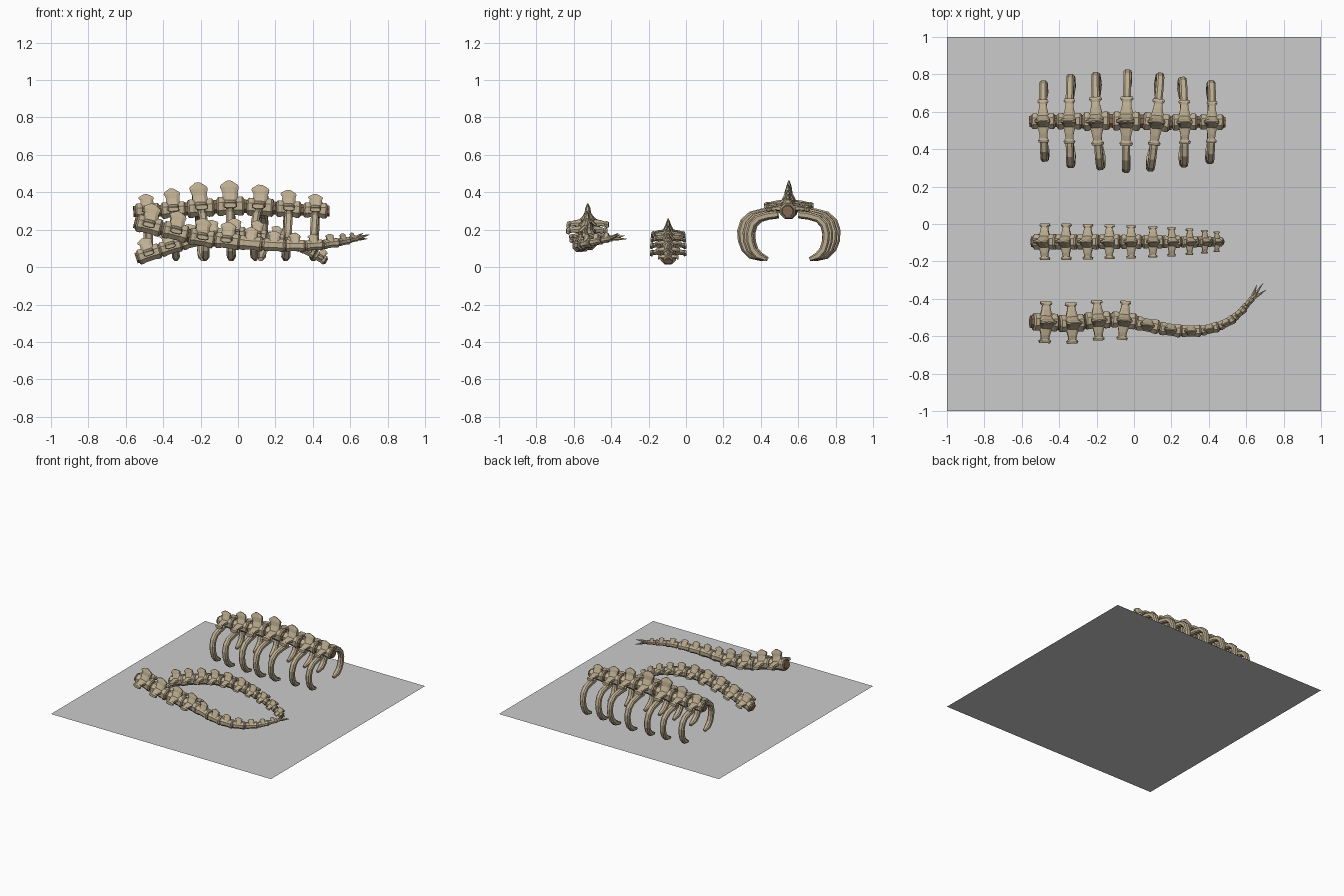
import bpy, bmesh
from math import pi, cos, sin, radians
from mathutils import Vector, Matrix

if "Cube" in bpy.data.objects:
    bpy.data.objects.remove(bpy.data.objects["Cube"])


def material(name, color):
    m = bpy.data.materials.new(name)
    m.diffuse_color = color
    m.use_nodes = True
    m.node_tree.nodes["Principled BSDF"].inputs["Base Color"].default_value = m.diffuse_color
    return m


BONE = material("bone", (0.52, 0.43, 0.29, 1))
DISC = material("cartilage", (0.24, 0.15, 0.09, 1))


def loft(bm, rings):
    loops = [[bm.verts.new(p) for p in r] for r in rings]
    n = len(loops[0])
    for a, b in zip(loops, loops[1:]):
        for i in range(n):
            bm.faces.new((a[i], a[(i + 1) % n], b[(i + 1) % n], b[i]))
    bm.faces.new(loops[0][::-1])
    bm.faces.new(loops[-1])


def finish(bm, name, mat=None):
    bmesh.ops.recalc_face_normals(bm, faces=bm.faces)
    me = bpy.data.meshes.new(name)
    bm.to_mesh(me)
    bm.free()
    ob = bpy.data.objects.new(name, me)
    bpy.context.collection.objects.link(ob)
    if mat:
        me.materials.append(mat)


def rect(m, c, u, v):
    # chamfered rectangle around c spanned by the half axes u and v
    c, u, v = Vector(c), Vector(u), Vector(v)
    pts = [(1, .55), (.55, 1), (-.55, 1), (-1, .55), (-1, -.55), (-.55, -1), (.55, -1), (1, -.55)]
    return [m @ (c + u * a + v * b) for a, b in pts]


def barrel(bm, m, profile, n=8):
    loft(bm, [[m @ Vector((x, r * cos(2 * pi * (i + .5) / n), r * sin(2 * pi * (i + .5) / n)))
               for i in range(n)] for x, r in profile])


def frames(points, yaws):
    # position and orientation of each vertebra along the spine
    out = []
    for i, p in enumerate(points):
        t = (Vector(points[min(i + 1, len(points) - 1)]) - Vector(points[max(i - 1, 0)])).normalized()
        y = Vector((0, 0, 1)).cross(t).normalized()
        m = Matrix((t, y, t.cross(y))).transposed().to_4x4()
        m = Matrix.Translation(p) @ m @ Matrix.Rotation(radians(yaws[i] if yaws else 0), 4, 'Z')
        out.append(m)
    return out


def spine(name, points, lengths, radii, heights, wings, yaws=None, ribs=None):
    ms = frames(points, yaws)
    body, spinous, trans, disc, rib = [bmesh.new() for _ in range(5)]
    for i, m in enumerate(ms):
        l, r, h, w = lengths[i] / 2, radii[i] * 1.06, heights[i], wings[i]
        s = r / 0.046
        # vertebral body with raised end rims
        barrel(body, m, [(-l, r * .82), (-l * .88, r), (-l * .62, r), (-l * .45, r * .9),
                         (l * .45, r * .9), (l * .62, r), (l * .88, r), (l, r * .82)])
        # disc filling the gap to the neighbour
        barrel(disc, m, [(-l - .012 * s, r * .68), (-l * .8, r * .78),
                         (l * .8, r * .78), (l + .012 * s, r * .68)])
        # spinous process
        loft(spinous, [rect(m, (x * s, 0, z), (a * s, 0, 0), (0, b * s, 0)) for x, z, a, b in
                       [(0, .6 * r, .036, .032), (-.001, 1.3 * r, .034, .016),
                        (-.004, h * .76, .042, .012), (-.005, h * .84, .038, .009),
                        (-.006, h, .010, .003)]])
        # transverse processes, both sides
        for d in (-1, 1):
            if w:
                loft(trans, [rect(m, (0, d * y, z * s), (a * s, 0, 0), (0, 0, b * s)) for y, z, a, b in
                             [(r * .5, .012, .032, .018), (r + (w - r) * .3, .012, .022, .012),
                              (r + (w - r) * .65, .008, .020, .010), (w - .012 * s, .005, .030, .014),
                              (w, .004, .026, .010)]])
            if ribs:
                # curved rib hooking inward at the bottom
                k, z0 = ribs[i] / .275, points[i][2]
                path = [(.07, -.022), (.14, -.03), (.20, -.045), (.24, -.08), (.256, -.13), (.252, -.18),
                        (.235, -.225), (.20, -.26), (.145, -.28)]
                f = (z0 - .042) / .28
                path = [Vector((0, d * y * k, z * f)) for y, z in path]
                rings = []
                for j, p in enumerate(path):
                    t = (path[min(j + 1, 8)] - path[max(j - 1, 0)]).normalized()
                    nrm = Vector((0, -t.z, t.y))
                    q = .55 if j == 8 else 1
                    rings.append(rect(m, p, (.021 * q, 0, 0), nrm * .019 * q))
                loft(rib, rings)
    finish(body, name + "_vertebrae", BONE)
    finish(spinous, name + "_spinous_processes", BONE)
    finish(trans, name + "_transverse_processes", BONE)
    finish(disc, name + "_discs", DISC)
    if ribs:
        finish(rib, name + "_ribs", BONE)
    else:
        rib.free()
    return ms


# ground sheet
bm = bmesh.new()
bmesh.ops.create_grid(bm, x_segments=1, y_segments=1, size=1)
finish(bm, "ground_sheet")

# ribcage section at the back
xs = [-.485, -.345, -.2, -.04, .12, .27, .415]
zs = [.30, .305, .315, .325, .32, .31, .303]
spine("ribcage", [(x, .55 if i < 4 else .545, z) for i, (x, z) in enumerate(zip(xs, zs))],
      [.125, .13, .14, .145, .14, .13, .125],
      [.043, .045, .05, .052, .049, .045, .042],
      [.09, .115, .138, .137, .12, .102, .087],
      [.115, .12, .13, .132, .125, .118, .112],
      [1, 0, 3, 0, -5, 1, -1], [.213, .25, .262, .277, .265, .24, .22])

# arched back section in the middle
arch = [(-.475, .07), (-.36, .108), (-.245, .142), (-.13, .165), (-.015, .175), (.1, .168),
        (.2, .15), (.295, .122), (.375, .088), (.44, .05)]
spine("arched_back", [(x, -.095, z) for x, z in arch],
      [.125, .117, .117, .112, .11, .108, .095, .09, .078, .066],
      [.042, .041, .041, .040, .039, .037, .033, .030, .028, .025],
      [.09, .09, .09, .088, .085, .08, .07, .062, .055, .05],
      [.098, .097, .096, .093, .09, .085, .078, .07, .063, .055])

# tail section at the front
tail = [(-.475, -.525, .222), (-.335, -.53, .188), (-.195, -.515, .155), (-.055, -.515, .14),
        (.07, -.54, .127), (.195, -.565, .118), (.305, -.572, .114), (.405, -.56, .117),
        (.495, -.527, .126), (.563, -.477, .137), (.612, -.422, .149)]
frm = spine("tail", tail,
            [.135, .135, .135, .132, .125, .115, .105, .095, .09, .078, .066],
            [.048, .047, .046, .044, .039, .036, .033, .029, .025, .021, .017],
            [.118, .11, .105, .1, .085, .075, .068, .06, .052, .044, .036],
            [.112, .11, .108, .105] + [0] * 7)

# splintered tail tip
bm = bmesh.new()
for yaw, pitch, length in ((-14, 4, .10), (6, -10, .115), (20, 2, .09), (0, 16, .07)):
    m = frm[-1] @ Matrix.Translation((.02, 0, 0)) @ Matrix.Rotation(radians(yaw), 4, 'Z') \
        @ Matrix.Rotation(radians(-pitch), 4, 'Y')
    barrel(bm, m, [(0, .010), (length * .5, .008), (length, .0008)], 6)
finish(bm, "tail_tip_splinters", BONE)
